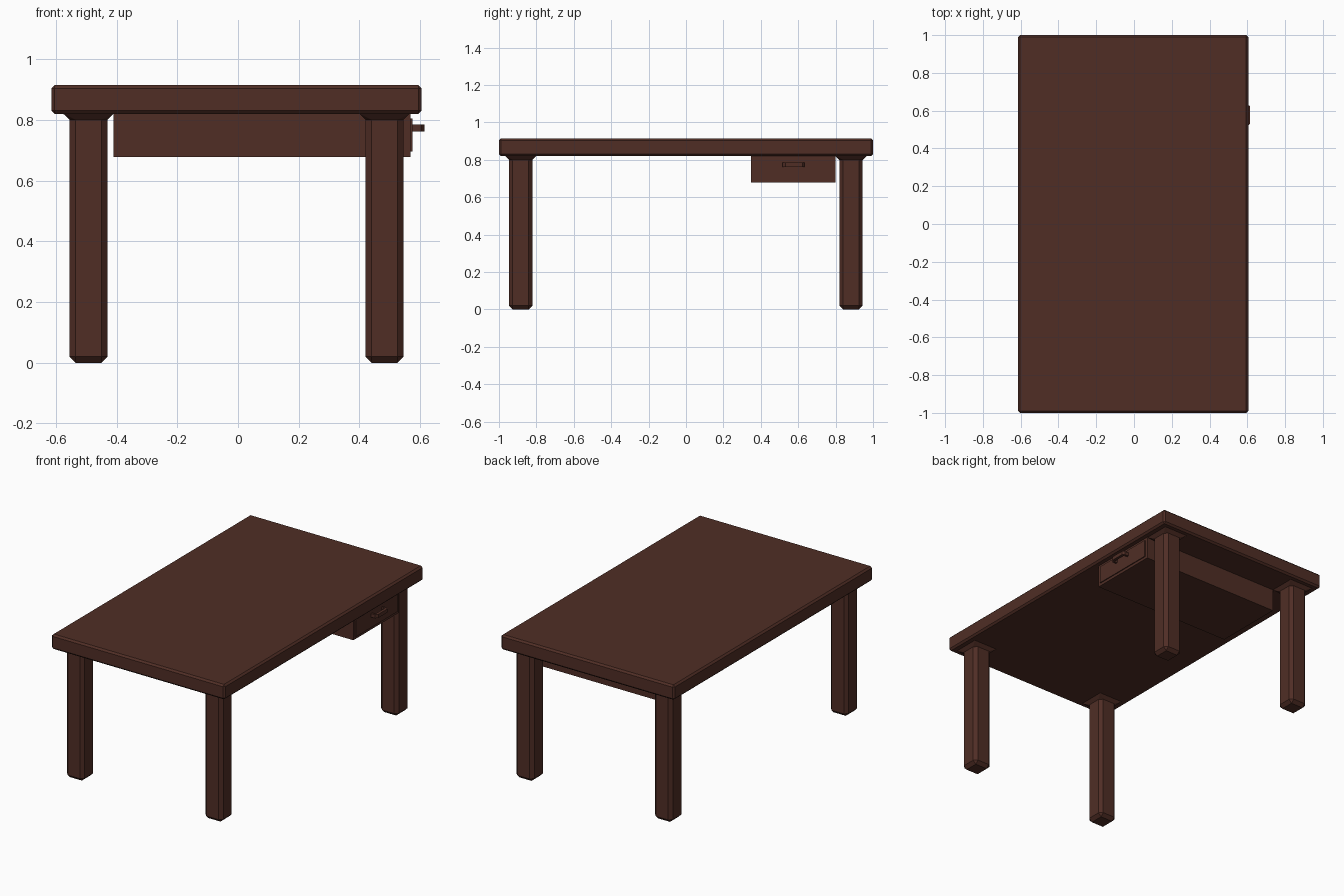
import bpy, bmesh

if "Cube" in bpy.data.objects:
    bpy.data.objects.remove(bpy.data.objects["Cube"])

wood = bpy.data.materials.new("dark brown wood")
wood.diffuse_color = (0.080, 0.027, 0.0185, 1)
wood.use_nodes = True
wood.node_tree.nodes["Principled BSDF"].inputs["Base Color"].default_value = wood.diffuse_color


def finish(name, bm):
    bmesh.ops.remove_doubles(bm, verts=bm.verts, dist=1e-5)
    bmesh.ops.recalc_face_normals(bm, faces=bm.faces)
    me = bpy.data.meshes.new(name)
    bm.to_mesh(me)
    bm.free()
    me.materials.append(wood)
    ob = bpy.data.objects.new(name, me)
    bpy.context.collection.objects.link(ob)
    return ob


def box(name, x, y, z, bevel=0):
    bm = bmesh.new()
    bmesh.ops.create_cube(bm, size=1)
    for v in bm.verts:
        for i, (a, b) in enumerate((x, y, z)):
            v.co[i] = a if v.co[i] < 0 else b
    if bevel:
        bmesh.ops.bevel(bm, geom=bm.edges[:], offset=bevel, segments=1,
                        affect='EDGES', profile=0.5)
    return finish(name, bm)


def loft(bm, loops):
    rings = [[bm.verts.new(p) for p in loop] for loop in loops]
    n = len(rings[0])
    for lo, hi in zip(rings, rings[1:]):
        for i in range(n):
            j = (i + 1) % n
            bm.faces.new((lo[i], lo[j], hi[j], hi[i]))
    bm.faces.new(rings[0])
    bm.faces.new(rings[-1])


def octagon(cx, cy, h, k, z):
    # square of half width h with corners cut back to k
    pts = [(h, -k), (h, k), (k, h), (-k, h), (-h, k), (-h, -k), (-k, -h), (k, -h)]
    return [(cx + x, cy + y, z) for x, y in pts]


# table top
box("table_top", (-0.615, 0.605), (-1, 1), (0.82, 0.915), 0.011)

# chamfered legs with a flare where they meet the top
for side, cx in (("left", -0.4925), ("right", 0.4825)):
    for end, cy in (("front", -0.884), ("back", 0.882)):
        bm = bmesh.new()
        loft(bm, [octagon(cx, cy, 0.0425, 0.0424, 0),
                  octagon(cx, cy, 0.0625, 0.0425, 0.02),
                  octagon(cx, cy, 0.0625, 0.0425, 0.80),
                  octagon(cx, cy, 0.0835, 0.0834, 0.8205)])
        finish(f"{end}_{side}_leg", bm)

# drawer under the back right part of the top
box("drawer_body", (-0.41, 0.568), (0.348, 0.80), (0.678, 0.821))
box("drawer_front", (0.56, 0.574), (0.367, 0.782), (0.695, 0.805))

# U shaped drawer handle
outline = [(0.57, 0.516), (0.602, 0.516), (0.615, 0.533), (0.615, 0.622),
           (0.602, 0.633), (0.57, 0.633), (0.57, 0.62), (0.597, 0.62),
           (0.597, 0.529), (0.57, 0.529)]
bm = bmesh.new()
loft(bm, [[(x, y, z) for x, y in outline] for z in (0.762, 0.785)])
finish("drawer_handle", bm)
